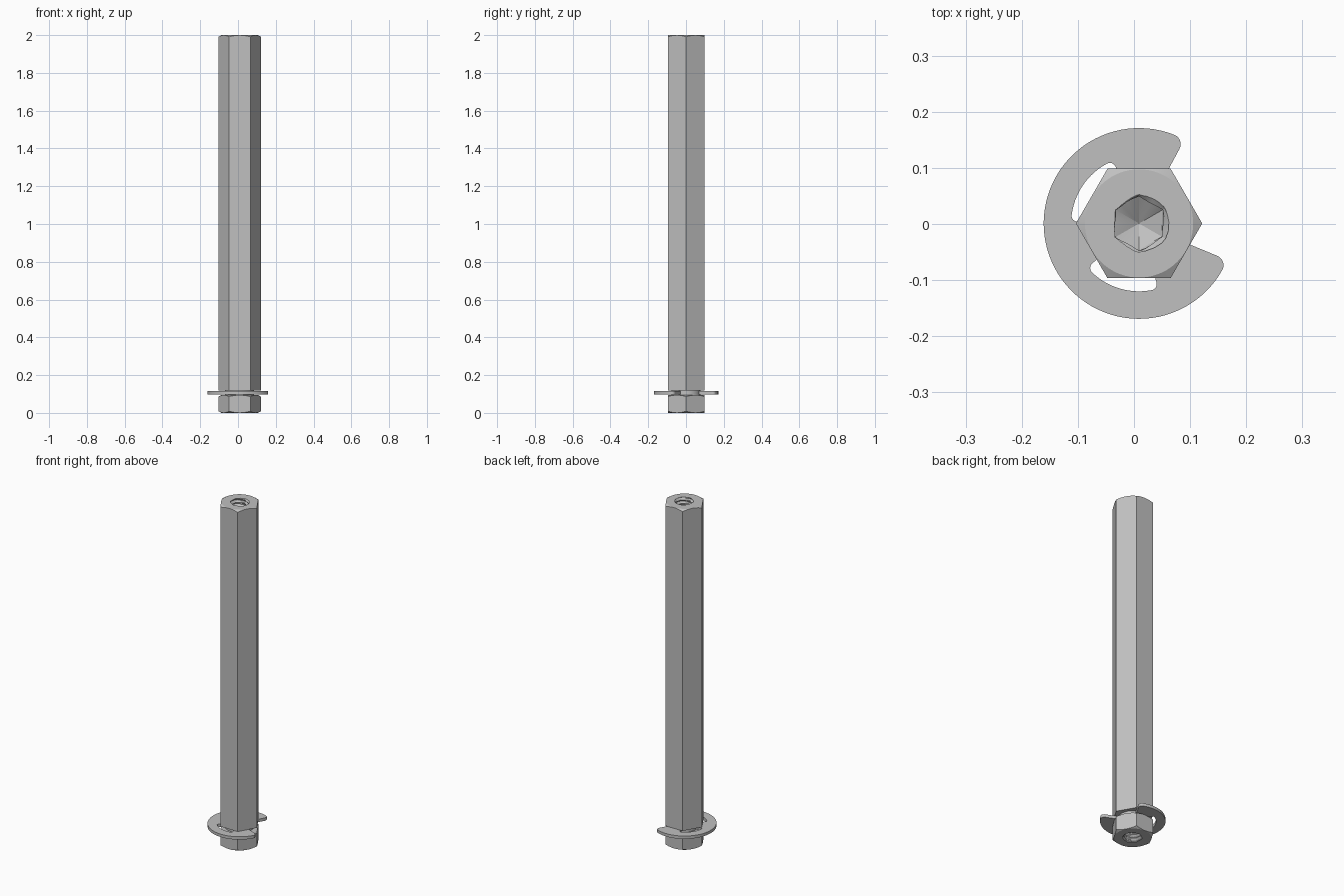
import bpy, bmesh, math
from mathutils import Matrix

if "Cube" in bpy.data.objects:
    bpy.data.objects.remove(bpy.data.objects["Cube"])

CX, CY = 0.009, 0.001            # common axis of bolt and clip
APOTHEM = 0.0975
CORNER = APOTHEM / math.cos(math.pi / 6)

steel = bpy.data.materials.new("grey steel")
steel.use_nodes = True
steel.diffuse_color = (0.53, 0.53, 0.53, 1)
steel.node_tree.nodes["Principled BSDF"].inputs["Base Color"].default_value = (0.53, 0.53, 0.53, 1)


def finish(name, bm):
    bmesh.ops.recalc_face_normals(bm, faces=bm.faces)
    mesh = bpy.data.meshes.new(name)
    bm.to_mesh(mesh)
    bm.free()
    mesh.materials.append(steel)
    obj = bpy.data.objects.new(name, mesh)
    bpy.context.collection.objects.link(obj)
    obj.location = (CX, CY, 0)
    return obj


def skin(name, rows, low, high):
    """Closed skin over rings of points, ending in an apex at each end."""
    bm = bmesh.new()
    rings = [[bm.verts.new(p) for p in row] for row in rows]
    n = len(rings[0])
    for a, b in zip(rings, rings[1:]):
        for i in range(n):
            j = (i + 1) % n
            bm.faces.new((a[i], a[j], b[j], b[i]))
    for ring, z in ((rings[0], low), (rings[-1], high)):
        tip = bm.verts.new((0, 0, z))
        for i in range(n):
            bm.faces.new((ring[i], ring[(i + 1) % n], tip))
    return finish(name, bm)


def ring(radius, z, n=72):
    return [(radius * math.cos(2 * math.pi * i / n), radius * math.sin(2 * math.pi * i / n), z)
            for i in range(n)]


def threaded_bore(name, depth=0.26, pitch=0.022, n=24):
    """Helical thread with six-sided crests and a conical drill point."""
    rows = []
    steps = int((depth + 0.01) / pitch * 4)
    for k in range(steps + 1):
        z = -depth + k * pitch / 4
        row = []
        for i in range(n):
            a = 2 * math.pi * i / n
            off = (a + math.pi / 6) % (math.pi / 3) - math.pi / 6
            # hexagon with corners towards +y and -y
            crest = 0.047 * math.cos(math.pi / 6) / math.cos(off)
            wave = abs(2 * ((z / pitch - i / n) % 1) - 1)
            r = crest + (0.056 - crest) * wave if k > 0 else crest
            row.append((r * math.cos(a), r * math.sin(a), z))
        rows.append(row)
    return skin(name, rows, -depth - 0.03, rows[-1][0][2])


def boolean(target, cutter, operation):
    cutter.hide_render = True
    mod = target.modifiers.new("cut", "BOOLEAN")
    mod.operation, mod.object, mod.solver = operation, cutter, "EXACT"
    bpy.context.view_layer.objects.active = target
    bpy.ops.object.modifier_apply(modifier=mod.name)
    bpy.data.objects.remove(cutter)


def shade(obj, degrees):
    bpy.ops.object.select_all(action="DESELECT")
    obj.select_set(True)
    bpy.context.view_layer.objects.active = obj
    bpy.ops.object.shade_smooth_by_angle(angle=math.radians(degrees))


# Hexagonal rod
bm = bmesh.new()
bmesh.ops.create_cone(bm, cap_ends=True, segments=6, radius1=CORNER, radius2=CORNER, depth=2.0,
                      matrix=Matrix.Translation((0, 0, 1)))
for v in bm.verts:               # put corners on the x axis
    a = round(math.atan2(v.co.y, v.co.x) / (math.pi / 6)) * math.pi / 6
    if abs(math.sin(3 * a)) > 0.5:
        a += math.pi / 6
    v.co.x, v.co.y = CORNER * math.cos(a), CORNER * math.sin(a)
rod = finish("hex_rod", bm)

# Turned envelope: chamfered ends, short head and clip groove
WIDE, FLAT, GROOVE = 0.13, 0.0965, 0.077
DROP = (WIDE - FLAT) * math.tan(math.pi / 6)
profile = [(FLAT, 0), (WIDE, DROP), (WIDE, 0.095 - DROP), (FLAT, 0.095), (GROOVE, 0.095),
           (GROOVE, 0.118), (WIDE, 0.118), (WIDE, 2 - DROP), (FLAT, 2)]
envelope = skin("turning_envelope", [ring(r, z) for r, z in profile], 0, 2)
boolean(rod, envelope, "INTERSECT")

# Threaded bores in both ends
for z, turn in ((2, 0), (0, math.pi)):
    bore = threaded_bore("bore_cutter")
    bore.location.z = z
    bore.rotation_euler.x = turn
    bpy.context.view_layer.update()
    boolean(rod, bore, "DIFFERENCE")
shade(rod, 20)

# Retaining clip: half outline as (angle from middle prong, radius, corner rounding)
corners = [(0, 0.077, 0), (21, 0.077, 0), (21, 0.121, 0.012), (87, 0.121, 0.012),
           (87, 0.077, 0), (138, 0.077, 0), (138, 0.17, 0.02), (0, 0.17, 0)]
half = []


def arc_to(angle, radius):
    if half and abs(half[-1][1] - radius) < 1e-6:
        start = half[-1][0]
        n = max(1, int(abs(angle - start) / 4))
        half.extend((start + (angle - start) * i / n, radius) for i in range(1, n + 1))
    else:
        half.append((angle, radius))


for k, (t, r, f) in enumerate(corners):
    if not f:
        arc_to(t, r)
        continue
    (t0, r0, _), (t1, r1, _) = corners[k - 1], corners[k + 1]
    ft = math.degrees(f / r)
    dt = math.copysign(ft, (t0 - t) + (t1 - t))
    dr = math.copysign(f, (r0 - r) + (r1 - r))
    for i in range(7):
        s = i / 6 * math.pi / 2
        if t0 != t:              # arriving along the arc
            s = math.pi / 2 - s
        p = (t + dt * (1 - math.cos(s)), r + dr * (1 - math.sin(s)))
        arc_to(*p) if i == 0 else half.append(p)

outline = half + [(-t, r) for t, r in reversed(half) if abs(t) > 1e-6]
bm = bmesh.new()
verts = []
for t, r in outline:
    a = math.radians(199.5 + t)
    verts.append(bm.verts.new((r * math.cos(a), r * math.sin(a), 0.098)))
face = bm.faces.new(verts)
top = bmesh.ops.extrude_face_region(bm, geom=[face], use_keep_orig=True)
bmesh.ops.translate(bm, vec=(0, 0, 0.017),
                    verts=[g for g in top["geom"] if isinstance(g, bmesh.types.BMVert)])
clip = finish("retaining_clip", bm)
shade(clip, 35)
